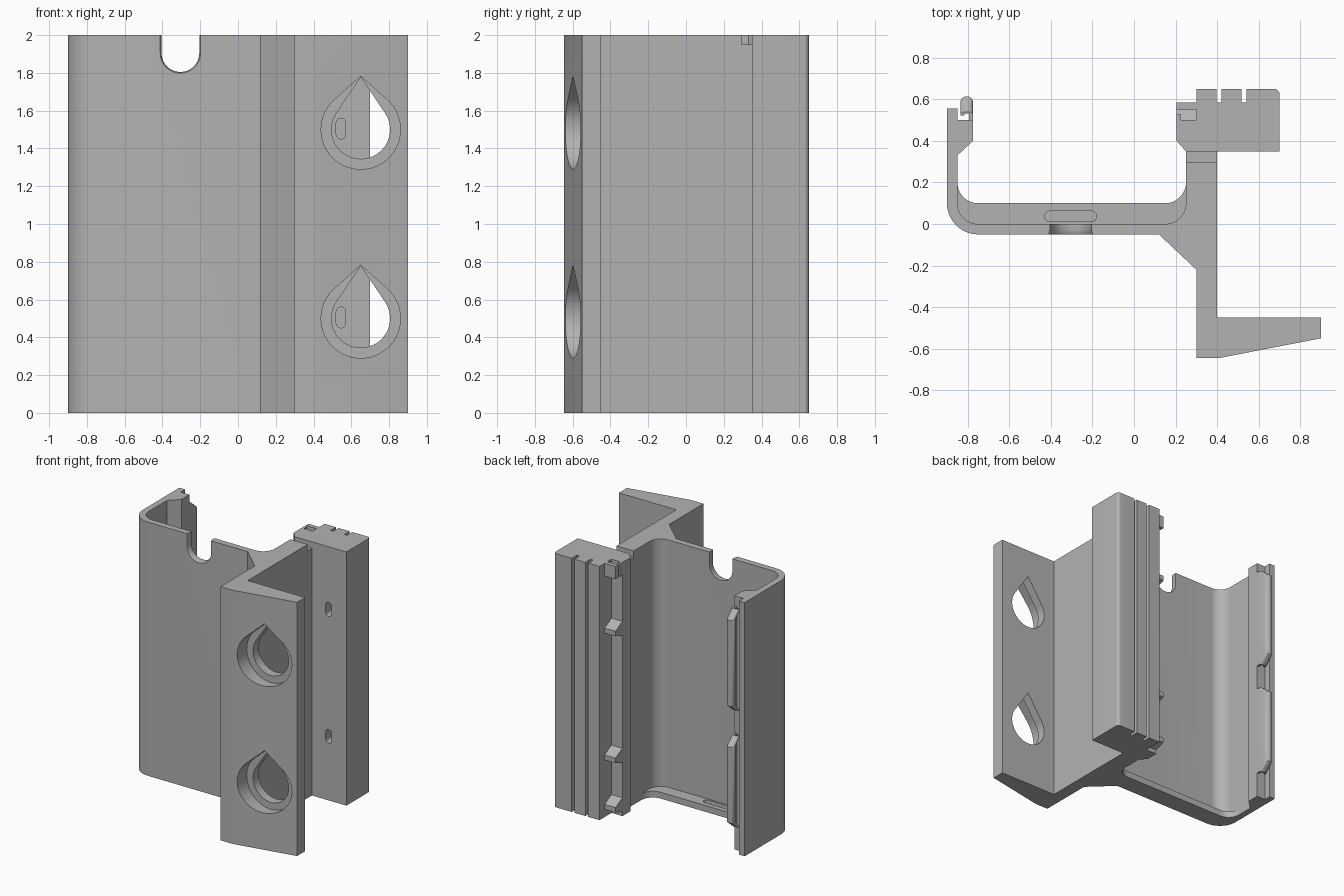
import bpy, bmesh
from math import sin, cos, pi, radians, acos

cube = bpy.data.objects.get("Cube")
if cube:
    bpy.data.objects.remove(cube, do_unlink=True)

grey = bpy.data.materials.new("plain_grey")
grey.use_nodes = True
tone = (0.45, 0.45, 0.45, 1)
grey.diffuse_color = tone
grey.node_tree.nodes["Principled BSDF"].inputs["Base Color"].default_value = tone


def arc(cx, cy, r, a0, a1, n=12):
    """Points on an arc, angles in degrees."""
    angles = [radians(a0 + (a1 - a0) * i / n) for i in range(n + 1)]
    return [(cx + r * cos(a), cy + r * sin(a)) for a in angles]


def rect(x0, x1, y0, y1):
    return [(x0, y0), (x1, y0), (x1, y1), (x0, y1)]


def slot(cx, cy, half, r, upright):
    """Rounded slot outline."""
    if upright:
        return arc(cx, cy + half, r, 0, 180) + arc(cx, cy - half, r, 180, 360)
    return arc(cx + half, cy, r, -90, 90) + arc(cx - half, cy, r, 90, 270)


def teardrop(cx, cz, r, tip):
    """Circle with tangents meeting at a point above."""
    a = acos(r / tip) * 180 / pi
    return arc(cx, cz, r, 90 + a, 450 - a, 40) + [(cx, cz + tip)]


def loft(name, sections, axis="z"):
    """Solid through matching outlines, each given as (level, outline)."""
    place = {"z": lambda a, b, l: (a, b, l),
             "y": lambda a, b, l: (a, l, b),
             "x": lambda a, b, l: (l, a, b)}[axis]
    bm = bmesh.new()
    rings = [[bm.verts.new(place(a, b, l)) for a, b in pts] for l, pts in sections]
    n = len(rings[0])
    for low, high in zip(rings, rings[1:]):
        for i in range(n):
            j = (i + 1) % n
            bm.faces.new((low[i], low[j], high[j], high[i]))
    bm.faces.new(rings[0])
    bm.faces.new(rings[-1])
    bmesh.ops.recalc_face_normals(bm, faces=bm.faces)
    mesh = bpy.data.meshes.new(name)
    bm.to_mesh(mesh)
    bm.free()
    mesh.materials.append(grey)
    ob = bpy.data.objects.new(name, mesh)
    bpy.context.collection.objects.link(ob)
    return ob


def prism(name, pts, l0, l1, axis="z"):
    return loft(name, [(l0, pts), (l1, pts)], axis)


def cut(target, cutter):
    cutter.hide_render = True
    mod = target.modifiers.new("cut", "BOOLEAN")
    mod.operation = "DIFFERENCE"
    mod.solver = "EXACT"
    mod.object = cutter
    bpy.context.view_layer.objects.active = target
    bpy.ops.object.modifier_apply(modifier=mod.name)
    bpy.data.objects.remove(cutter, do_unlink=True)


# Main extrusion: channel, web, sloped front flange and rear block
profile = [(-0.9, 0.555)] + arc(-0.75, 0.1, 0.15, 180, 270)
profile += [(0.12, -0.05), (0.3, -0.22), (0.3, -0.645), (0.41, -0.645),
            (0.9, -0.55), (0.9, -0.45), (0.4, -0.45), (0.4, 0.35), (0.7, 0.35)]
profile += arc(0.675, 0.625, 0.025, 0, 90, 6)
for x in (0.53, 0.41):
    profile += [(x + 0.012, 0.65), (x + 0.012, 0.585), (x - 0.012, 0.585), (x - 0.012, 0.65)]
profile += [(0.3, 0.65), (0.3, 0.5), (0.205, 0.5), (0.205, 0.4), (0.25, 0.35)]
profile += arc(0.15, 0.1, 0.1, 0, -90) + arc(-0.75, 0.1, 0.1, 270, 180)
profile += [(-0.85, 0.33), (-0.775, 0.4), (-0.775, 0.5), (-0.85, 0.5), (-0.85, 0.555)]
body = prism("bracket_body", profile, 0, 2)

# Stepped teardrop holes in the flange, small slots in the block
for z in (0.5, 1.5):
    cut(body, prism("hole", teardrop(0.65, z, 0.155, 0.278), -0.8, -0.4, "y"))
    cut(body, prism("counterbore", teardrop(0.65, z, 0.21, 0.282), -0.8, -0.52, "y"))
    cut(body, prism("block_slot", slot(0.545, z + 0.005, 0.03, 0.025, True), 0.3, 0.43, "y"))


# Cable notch with flared rim and small notch across the web top
def notch(r):
    return arc(-0.305, 1.905, r, 180, 360, 20) + [(-0.305 + r, 2.1), (-0.305 - r, 2.1)]


cut(body, loft("cable_notch", [(-0.06, notch(0.112)), (-0.045, notch(0.104)),
                               (-0.03, notch(0.1)), (0.04, notch(0.1))], "y"))
cut(body, prism("web_notch", rect(0.24, 0.42, 0.295, 0.349), 1.95, 2.1))

# Floor ledge with a blind slot
ledge_pts = arc(-0.75, 0.2, 0.1, 180, 270) + arc(0.15, 0.2, 0.1, -90, 0)
ledge_pts += [(0.28, 0.2), (0.28, 0.1)] + arc(0.15, 0.1, 0.12, 0, -90)
ledge_pts += arc(-0.75, 0.1, 0.12, 270, 180) + [(-0.87, 0.2)]
ledge = prism("floor_ledge", ledge_pts, 0, 0.05)
cut(ledge, prism("ledge_slot", slot(-0.305, 0.037, 0.1, 0.025, False), 0.015, 0.1))

# Catch tabs beside the block, with ramped ends
for z0, z1 in ((0.03, 0.15), (0.42, 0.54), (1.42, 1.54)):
    ramp = [(0.49, z0), (0.585, z0 + 0.03), (0.585, z1 - 0.05), (0.49, z1)]
    prism("catch_tab", ramp, 0.205, 0.31, "x")
prism("top_catch", [(0.205, 0.55), (0.31, 0.55), (0.31, 0.585), (0.205, 0.585)], 1.9, 2)
prism("top_catch_lip", rect(0.205, 0.225, 0.49, 0.53), 1.9, 2)

# Hooked clip strips on the channel wall, tapering at the ends
hook = [(-0.775, 0.49)] + arc(-0.805, 0.585, 0.03, 0, 180)
hook += [(-0.835, 0.572), (-0.815, 0.572)] + arc(-0.805, 0.585, 0.012, 180, 0)
hook += [(-0.793, 0.49)]
short = [(x, 0.49 + (y - 0.49) * 0.4) for x, y in hook]
for z0, z1 in ((0.2, 0.92), (1.12, 1.92)):
    loft("clip_strip", [(z0, short), (z0 + 0.06, hook), (z1 - 0.06, hook), (z1, short)])

# Crisp edges, smooth curves
bpy.ops.object.select_all(action="DESELECT")
for ob in bpy.context.collection.objects:
    if ob.type == "MESH":
        ob.select_set(True)
bpy.context.view_layer.objects.active = body
bpy.ops.object.shade_smooth_by_angle(angle=radians(30))
